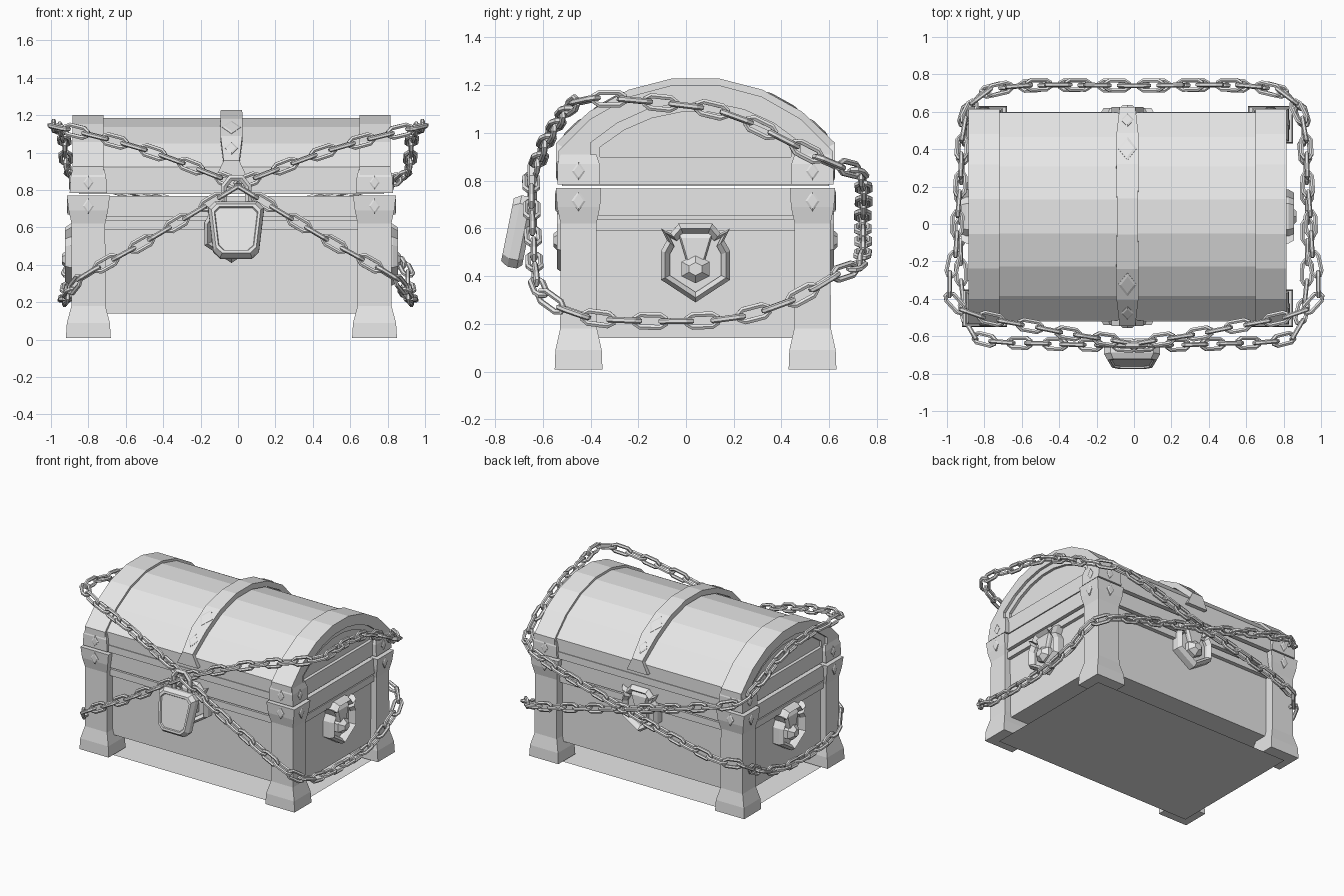
import bpy, bmesh, math
from mathutils import Matrix, Vector

if "Cube" in bpy.data.objects:
    bpy.data.objects.remove(bpy.data.objects["Cube"])

CX, CY = -0.035, 0.04          # chest centre
LID_Z, ARC_Z = 0.785, 0.48     # lid rim and centre of the lid's arc

grey = bpy.data.materials.new("plain grey")
grey.use_nodes = True
grey.diffuse_color = (0.8, 0.8, 0.8, 1)
grey.node_tree.nodes["Principled BSDF"].inputs["Base Color"].default_value = (0.8, 0.8, 0.8, 1)


def add_loft(bm, rings, mat=Matrix(), loop=False):
    """Skin a row of equal rings; caps the ends unless the row is a loop."""
    rows = [[bm.verts.new(mat @ Vector(p)) for p in r] for r in rings]
    n = len(rows[0])
    for i in range(len(rows) if loop else len(rows) - 1):
        a, b = rows[i], rows[(i + 1) % len(rows)]
        for j in range(n):
            k = (j + 1) % n
            bm.faces.new((a[j], a[k], b[k], b[j]))
    if not loop:
        bm.faces.new(rows[0])
        bm.faces.new(rows[-1])


def finish(name, bm):
    bmesh.ops.recalc_face_normals(bm, faces=bm.faces)
    mesh = bpy.data.meshes.new(name)
    bm.to_mesh(mesh)
    bm.free()
    mesh.materials.append(grey)
    obj = bpy.data.objects.new(name, mesh)
    bpy.context.collection.objects.link(obj)


def loft(name, rings, mat=Matrix(), loop=False):
    bm = bmesh.new()
    add_loft(bm, rings, mat, loop)
    finish(name, bm)


def rect(cx, cy, hx, hy, z):
    return [(cx + a * hx, cy + b * hy, z) for a, b in ((-1, -1), (1, -1), (1, 1), (-1, 1))]


def box(name, hx, hy, z0, z1):
    loft(name, [rect(CX, CY, hx, hy, z) for z in (z0, z1)])


def facing(x, y, z, turn, tilt=0):
    """Frame whose -y axis points out of the chest."""
    return (Matrix.Translation((x, y, z)) @ Matrix.Rotation(turn, 4, 'Z')
            @ Matrix.Rotation(tilt, 4, 'X'))


def relief(name, outline, steps, mat):
    """Stack scaled copies of an outline outward: steps are (scale, depth)."""
    loft(name, [[(u * s, -w, v * s) for u, v in outline] for s, w in steps], mat)


def diamond(name, mat, hw=0.03, hh=0.045):
    shape = [(0, -hh), (hw, 0), (0, hh), (-hw, 0)]
    relief(name, shape, ((1, -0.02), (1, 0.002), (0.7, 0.006)), mat)


def arch(radius, half, n=7):
    """Lid section: upright sides and a faceted circular arc."""
    top = math.asin(half / radius)
    pts = [(CY - half, LID_Z)]
    for i in range(n + 1):
        t = top * (2 * i / n - 1)
        pts.append((CY + radius * math.sin(t), ARC_Z + radius * math.cos(t)))
    return pts + [(CY + half, LID_Z)]


def arch_frame(name, x0, x1, outer, inner):
    loft(name, [[(x0, *o), (x1, *o), (x1, *i), (x0, *i)]
                for o, i in zip(arch(*outer), arch(*inner))])


# Body: recessed core and two planks round the top
box("body_core", 0.81, 0.50, 0.14, 0.765)
box("lower_band", 0.835, 0.53, 0.59, 0.64)
box("upper_band", 0.845, 0.54, 0.655, 0.768)

# Ground sheet under the chest
bm = bmesh.new()
bm.faces.new([bm.verts.new(p) for p in rect(CX, CY, 0.82, 0.52, 0)])
finish("ground_sheet", bm)

# Corner posts with flared feet and heads, plus their studs
POST = ((0.01, 0.12, 0.1), (0.09, 0.115, 0.097), (0.18, 0.091, 0.077),
        (0.62, 0.09, 0.075), (0.69, 0.105, 0.09), (0.77, 0.115, 0.095))
for sx in (-1, 1):
    for sy in (-1, 1):
        px, py = CX + sx * 0.765, CY + sy * 0.49
        loft("corner_post", [rect(px, py, hx, hy, z) for z, hx, hy in POST])
        loft("lid_corner", [rect(px, py, hx, hy, z) for z, hx, hy in
                            ((LID_Z, 0.1, 0.088), (0.87, 0.095, 0.088), (0.91, 0.085, 0.075))])
        front = 0 if sy < 0 else math.pi
        side = sx * math.pi / 2
        diamond("post_stud", facing(px, py + sy * 0.093, 0.715, front))
        diamond("post_stud", facing(px + sx * 0.109, py, 0.715, side))
        diamond("lid_stud", facing(px, py + sy * 0.088, 0.84, front), 0.028, 0.04)
        diamond("lid_stud", facing(px + sx * 0.098, py, 0.84, side), 0.028, 0.04)

# Lid: faceted vault, end frames, stepped end panels
loft("lid_vault", [[(x, y, z) for y, z in arch(0.71, 0.555)] for x in (CX - 0.81, CX + 0.81)])
for sx in (-1, 1):
    arch_frame("lid_end_frame", CX + sx * 0.685, CX + sx * 0.85, (0.727, 0.575), (0.65, 0.44))
    arch_frame("lid_inner_frame", CX + sx * 0.80, CX + sx * 0.83, (0.66, 0.45), (0.61, 0.40))
    loft("lid_end_plank", [rect(CX + sx * 0.815, CY, 0.018, 0.45, z) for z in (LID_Z, 0.9)])
box("lid_rim", 0.815, 0.56, LID_Z - 0.007, 0.83)

# Centre strap over the lid, flared at both ends
ribs = []
outer, inner = arch(0.755, 0.585), arch(0.715, 0.55)
widths = (0.085, 0.042, 0.058, 0.06, 0.057, 0.057, 0.06, 0.058, 0.042, 0.085)
for (oy, oz), (iy, iz), hw in zip(outer, inner, widths):
    oz, iz = max(oz, 0.865), max(iz, 0.865)
    ribs.append([(CX - hw, iy, iz), (CX + hw, iy, iz), (CX + hw, oy, oz), (CX - hw, oy, oz)])
loft("centre_strap", ribs)
for a, b, hw, hh in ((1, 2, 0.034, 0.05), (2, 3, 0.05, 0.072),
                     (6, 7, 0.05, 0.072), (7, 8, 0.034, 0.05)):
    (y0, z0), (y1, z1) = outer[a], outer[b]
    turn = 0 if a < 4 else math.pi
    lean = math.atan2(abs(y1 - y0), abs(z1 - z0))
    diamond("strap_stud", facing(CX, (y0 + y1) / 2, (z0 + z1) / 2, turn, -lean), hw, hh)

# Shield emblems on the four sides
HALF = [(0.07, 0.165), (0.105, 0.125), (0.145, 0.145), (0.12, 0.095),
        (0.145, 0.05), (0.145, -0.07)]
SHIELD = HALF + [(0, -0.165)] + [(-u, v) for u, v in reversed(HALF)]
WEDGE = [(-0.075, 0.13), (0.075, 0.13), (0.03, -0.02), (-0.03, -0.02)]
HEX = [(0.068 * math.sin(k * math.pi / 3), 0.06 * math.cos(k * math.pi / 3)) for k in range(6)]
for x, y, z, turn in ((CX, CY - 0.5, 0.575, 0), (CX, CY + 0.5, 0.575, math.pi),
                      (CX + 0.81, CY, 0.455, math.pi / 2), (CX - 0.81, CY, 0.455, -math.pi / 2)):
    m = facing(x, y, z, turn)
    rim = [[(u * s, -w, v * s) for s, w in ((1, 0), (1, 0.05), (0.88, 0.08), (0.74, 0.05), (0.74, 0))]
           for u, v in SHIELD]
    loft("emblem_rim", rim, m, loop=True)
    relief("emblem_back", SHIELD, ((0.9, 0), (0.9, 0.03)), m)
    relief("emblem_wedge", WEDGE, ((1, 0.02), (1, 0.05), (0.8, 0.065)), m)
    relief("emblem_gem", HEX, ((1, 0.02), (1, 0.06), (0.45, 0.095)),
           m @ Matrix.Translation((0, 0, -0.025)))


# Chain links: an eight-cornered ring swept with a six-sided bar
def link_rings(hl, hw, bar):
    path = [(hl, hw * 0.45), (hl * 0.65, hw), (-hl * 0.65, hw), (-hl, hw * 0.45),
            (-hl, -hw * 0.45), (-hl * 0.65, -hw), (hl * 0.65, -hw), (hl, -hw * 0.45)]
    rings = []
    for i, p in enumerate(path):
        before, after = Vector(path[i - 1]), Vector(path[(i + 1) % 8])
        d = (after - before).normalized()
        ring = []
        for k in range(6):
            a = math.pi * (k + 0.5) / 3
            r = bar * math.cos(a)
            ring.append((p[0] + d.y * r, p[1] - d.x * r, bar * math.sin(a)))
        rings.append(ring)
    return rings


def smooth_path(pts, steps=24):
    p = [Vector(q) for q in pts]
    p = [2 * p[0] - p[1]] + p + [2 * p[-1] - p[-2]]
    out = []
    for i in range(1, len(p) - 2):
        a, b, c, d = p[i - 1:i + 3]
        for k in range(steps):
            t = k / steps
            out.append(0.5 * (2 * b + (c - a) * t + (2 * a - 5 * b + 4 * c - d) * t * t
                              + (3 * b - a - 3 * c + d) * t ** 3))
    return out + [p[-2]]


def chain(name, pts, pitch=0.11):
    path = smooth_path(pts)
    dist = [0]
    for a, b in zip(path, path[1:]):
        dist.append(dist[-1] + (b - a).length)
    count = round(dist[-1] / pitch)
    bm, seg, link = bmesh.new(), 0, link_rings(0.065, 0.026, 0.0125)
    for i in range(count):
        s = dist[-1] * (i + 0.5) / count
        while dist[seg + 1] < s:
            seg += 1
        a, b = path[seg], path[seg + 1]
        pos = a.lerp(b, (s - dist[seg]) / (dist[seg + 1] - dist[seg]))
        x = (b - a).normalized()
        z = x.cross(Vector((0, 0, 1))).normalized()
        frame = Matrix((x, z.cross(x), z)).transposed().to_4x4()
        m = Matrix.Translation(pos) @ frame @ Matrix.Rotation(i % 2 * math.pi / 2, 4, 'X')
        add_loft(bm, link, m, loop=True)
    finish(name, bm)


# Two strands, each crossing at the front and again behind the chest
UPPER = [(0, -0.64, 0.83), (0.48, -0.56, 1.01), (0.95, -0.43, 1.135), (0.95, -0.1, 1.125),
         (0.93, 0.2, 1.07), (0.89, 0.58, 0.885), (0.68, 0.73, 0.82), (0, 0.74, 0.63)]
LOWER = [(0, -0.65, 0.82), (0.45, -0.64, 0.55), (0.82, -0.61, 0.34), (0.9, -0.46, 0.245),
         (0.925, -0.25, 0.215), (0.925, 0.15, 0.22), (0.91, 0.42, 0.29), (0.88, 0.62, 0.4),
         (0.68, 0.73, 0.46)]
for sx, word in ((1, "left"), (-1, "right")):
    strand = [(sx * x, y, z) for x, y, z in UPPER]
    strand += [(-sx * x, y, z) for x, y, z in reversed(LOWER)]
    chain("chain_from_upper_" + word, strand)

# Padlock hanging from the crossing, lower edge swung forward
lock = facing(-0.01, -0.66, 0.575, 0, -0.2)
LOCK_HALF = [(0.115, 0.155), (0.15, 0.12), (0.122, -0.115), (0.085, -0.15)]
LOCK = LOCK_HALF + [(-u, v) for u, v in reversed(LOCK_HALF)]
relief("padlock_body", LOCK, ((0.88, 0), (1, 0.02), (1, 0.06), (0.88, 0.09), (0.78, 0.09),
                              (0.75, 0.08)), lock)
loft("padlock_shackle", link_rings(0.13, 0.065, 0.02),
     Matrix.Translation((-0.01, -0.645, 0.735)) @ Matrix.Rotation(math.pi / 2, 4, 'X')
     @ Matrix.Rotation(math.pi / 2, 4, 'Z'), loop=True)
